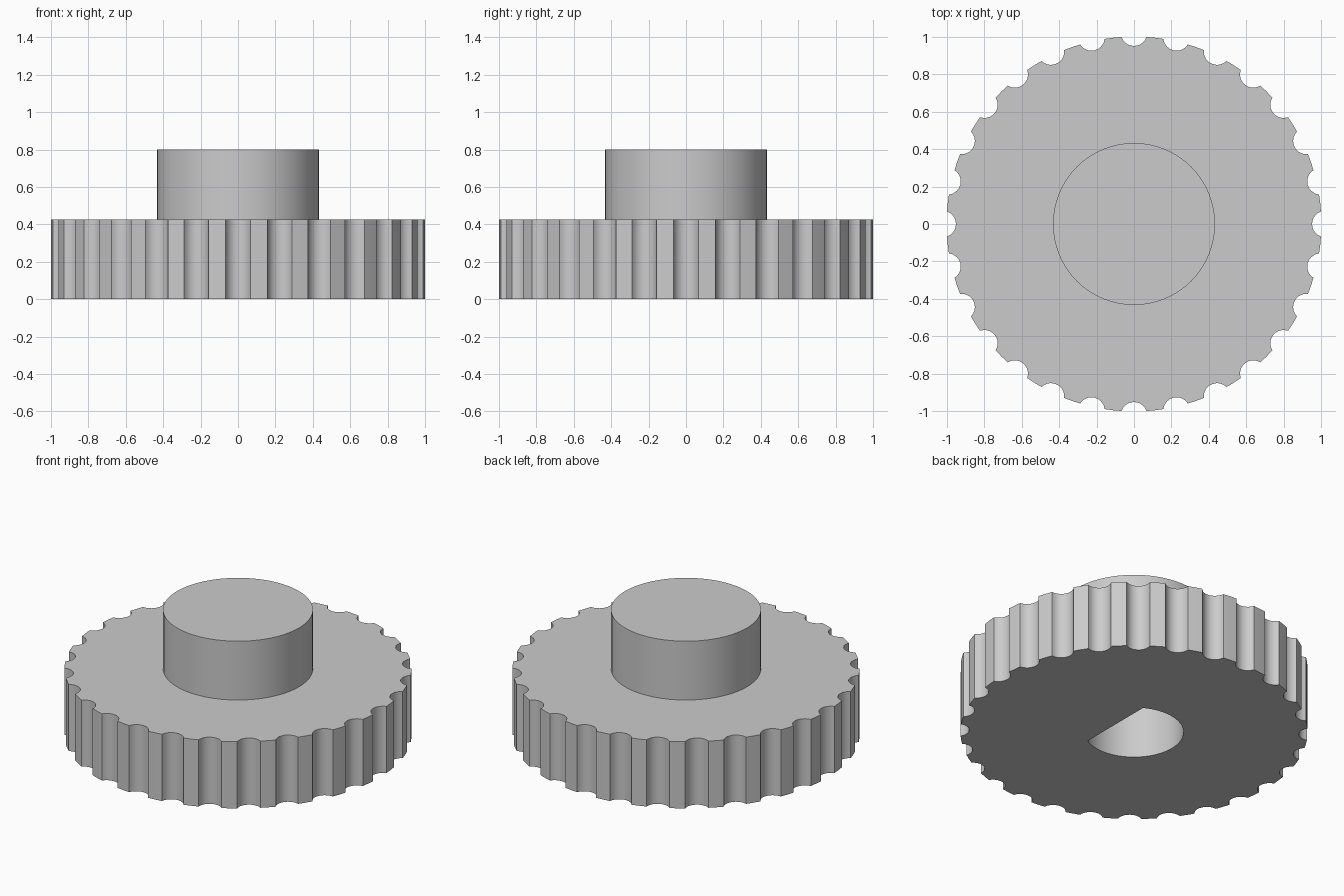
import bpy, bmesh
from math import sin, cos, pi, asin, radians

cube = bpy.data.objects.get("Cube")
if cube:
    bpy.data.objects.remove(cube, do_unlink=True)

NOTCHES = 28
OUTER_R = 1.002
NOTCH_R, NOTCH_CENTRE = 0.071, 1.023
PLATE_TOP, HUB_TOP, HUB_R = 0.425, 0.80, 0.433
BORE_R, BORE_FLAT, BORE_DEPTH = 0.286, 0.141, 0.60

grey = bpy.data.materials.new("Plain grey")
grey.use_nodes = True
colour = (0.6, 0.6, 0.6, 1)
grey.diffuse_color = colour
grey.node_tree.nodes["Principled BSDF"].inputs["Base Color"].default_value = colour


def arc(radius, start, end, steps):
    return [(radius * cos(start + (end - start) * i / steps),
             radius * sin(start + (end - start) * i / steps)) for i in range(steps + 1)]


def extrude_profile(name, points, bottom, top):
    bm = bmesh.new()
    face = bm.faces.new([bm.verts.new((x, y, bottom)) for x, y in points])
    new = bmesh.ops.extrude_face_region(bm, geom=[face])["geom"]
    bmesh.ops.translate(bm, vec=(0, 0, top - bottom),
                        verts=[v for v in new if isinstance(v, bmesh.types.BMVert)])
    bmesh.ops.recalc_face_normals(bm, faces=bm.faces)
    mesh = bpy.data.meshes.new(name)
    bm.to_mesh(mesh)
    bm.free()
    mesh.materials.append(grey)
    obj = bpy.data.objects.new(name, mesh)
    bpy.context.collection.objects.link(obj)
    return obj


def combine(target, tool, operation):
    mod = target.modifiers.new(operation.title(), 'BOOLEAN')
    mod.operation, mod.solver, mod.object = operation, 'EXACT', tool
    bpy.context.view_layer.objects.active = target
    bpy.ops.object.modifier_apply(modifier=mod.name)
    bpy.data.objects.remove(tool, do_unlink=True)


# Grip rim: each tooth is one scooped notch, the outer arc follows to the next notch
cos_half = (NOTCH_CENTRE**2 + OUTER_R**2 - NOTCH_R**2) / (2 * NOTCH_CENTRE * OUTER_R)
half = pi / 2 - asin(cos_half)
sweep = asin(OUTER_R * sin(half) / NOTCH_R)
rim = []
for i in range(NOTCHES):
    turn = 2 * pi * i / NOTCHES
    for x, y in arc(NOTCH_R, pi + sweep, pi - sweep, 10):
        x += NOTCH_CENTRE
        rim.append((x * cos(turn) - y * sin(turn), x * sin(turn) + y * cos(turn)))
    middle = turn + pi / NOTCHES
    rim.append((OUTER_R * cos(middle), OUTER_R * sin(middle)))
knob = extrude_profile("scalloped_knob", rim, 0, PLATE_TOP)

# Raised round hub, sunk into the plate before joining
hub = extrude_profile("hub", arc(HUB_R, 0, 2 * pi, 64)[:-1], PLATE_TOP / 2, HUB_TOP)
combine(knob, hub, 'UNION')

# Blind D-shaped shaft bore from below
corner = pi / 2 - asin(BORE_FLAT / BORE_R)
bore = extrude_profile("shaft_bore", arc(BORE_R, corner, 2 * pi - corner, 48), -0.1, BORE_DEPTH)
bore.hide_render = True
combine(knob, bore, 'DIFFERENCE')

# Smooth the curved walls, keep rims and notch edges crisp
bpy.ops.object.select_all(action='DESELECT')
knob.select_set(True)
bpy.context.view_layer.objects.active = knob
bpy.ops.object.shade_smooth_by_angle(angle=radians(25))
